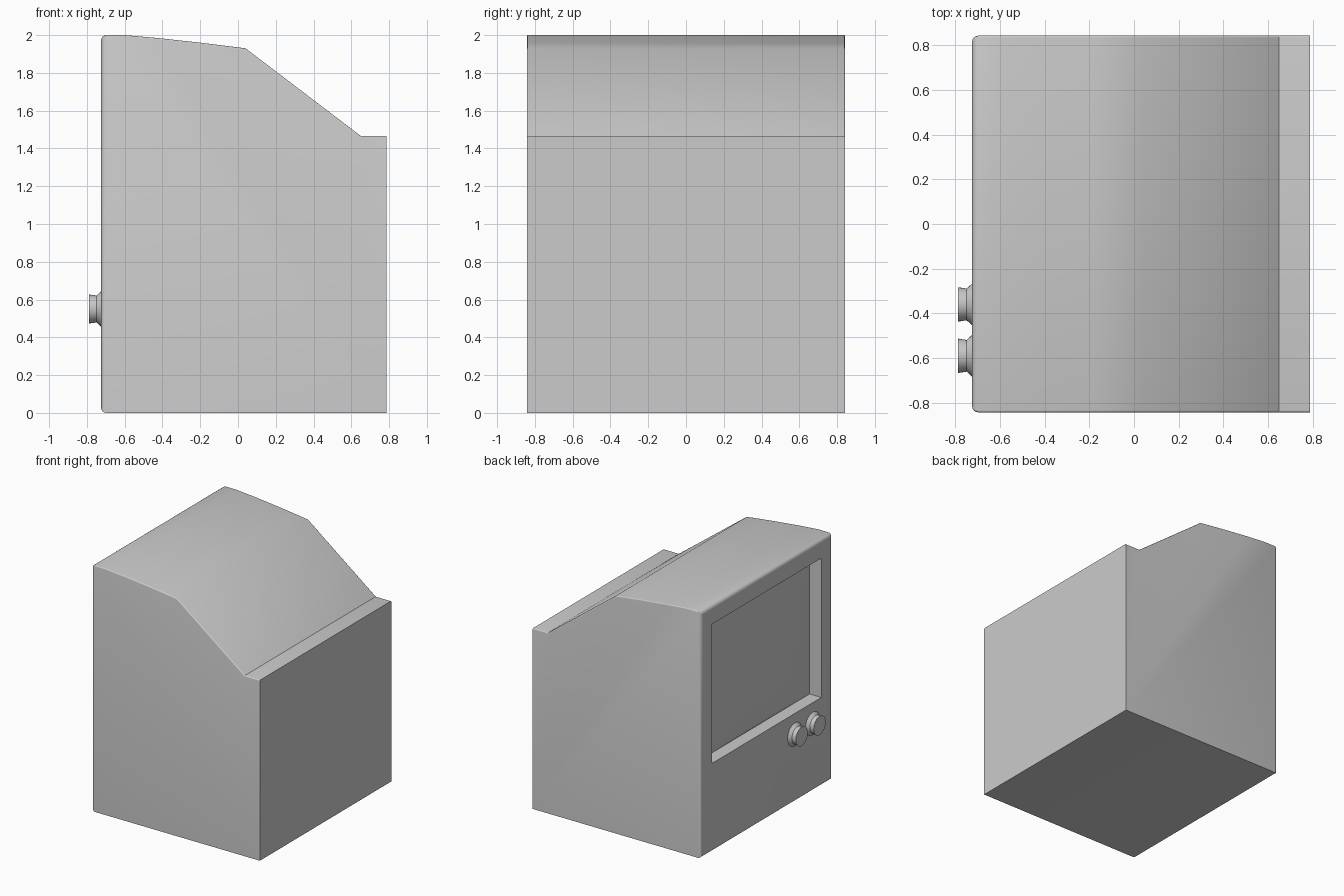
import bpy, bmesh, math
from mathutils import Matrix

if "Cube" in bpy.data.objects:
    bpy.data.objects.remove(bpy.data.objects["Cube"])


def make_object(name, bm, smooth=None):
    bmesh.ops.recalc_face_normals(bm, faces=bm.faces)
    mesh = bpy.data.meshes.new(name)
    bm.to_mesh(mesh)
    bm.free()
    ob = bpy.data.objects.new(name, mesh)
    bpy.context.collection.objects.link(ob)
    bpy.ops.object.select_all(action='DESELECT')
    ob.select_set(True)
    bpy.context.view_layer.objects.active = ob
    if smooth:
        bpy.ops.object.shade_smooth_by_angle(angle=math.radians(smooth))
    return ob


FRONT, BACK, HALF = -0.725, 0.787, 0.843   # screen side x, rear x, half width

# Cabinet: side profile extruded across the width, with rounded screen-side rim
profile = [(FRONT, 0), (FRONT, 2.0), (-0.60, 2.0), (-0.42, 1.984), (-0.19, 1.959),
           (0.04, 1.93), (0.65, 1.466), (BACK, 1.466), (BACK, 0)]
bm = bmesh.new()
side = bm.faces.new([bm.verts.new((x, -HALF, z)) for x, z in profile])
ext = bmesh.ops.extrude_face_region(bm, geom=[side])
for v in ext['geom']:
    if isinstance(v, bmesh.types.BMVert):
        v.co.y = HALF
bmesh.ops.recalc_face_normals(bm, faces=bm.faces)
weight = bm.edges.layers.float.new('bevel_weight_edge')
for e in bm.edges:
    a, b = (v.co for v in e.verts)
    if max(a.x, b.x) < FRONT + 0.001:
        e[weight] = 1.0
    elif abs(a.y - b.y) < 0.001 and min(a.z, b.z) > 1.4:
        e[weight] = 0.3
cabinet = make_object("cabinet", bm)
bev = cabinet.modifiers.new("rounded_rim", 'BEVEL')
bev.limit_method = 'WEIGHT'
bev.width = 0.028
bev.segments = 4

# Screen recess cutter
bm = bmesh.new()
bmesh.ops.create_cube(bm, size=1, matrix=Matrix.Translation((-0.77, 0, 1.285))
                      @ Matrix.Diagonal((0.30, 1.40, 1.13, 1)))
cutter = make_object("recess_cutter", bm)
cutter.hide_render = True
cut = cabinet.modifiers.new("screen_recess", 'BOOLEAN')
cut.object = cutter
cut.solver = 'EXACT'
bpy.ops.object.select_all(action='DESELECT')
cabinet.select_set(True)
bpy.context.view_layer.objects.active = cabinet
for m in ("rounded_rim", "screen_recess"):
    bpy.ops.object.modifier_apply(modifier=m)
bpy.data.objects.remove(cutter)
bpy.ops.object.shade_smooth_by_angle(angle=math.radians(30))

# Bulging glass screen seated at the back of the recess
bm = bmesh.new()
bmesh.ops.create_grid(bm, x_segments=36, y_segments=36, size=1)
for v in bm.verts:
    u, w = math.sin(v.co.x * math.pi / 2), math.sin(v.co.y * math.pi / 2)
    bulge = max(0, (1 - u * u) * (1 - w * w)) ** 0.5
    v.co = (-0.621 - 0.045 * bulge, 0.695 * u, 1.285 + 0.56 * w)
bmesh.ops.reverse_faces(bm, faces=bm.faces)
screen = make_object("screen", bm, 40)
if screen.data.polygons[0].normal.x > 0:
    screen.data.flip_normals()


# Knobs: flared base, narrow neck, flat cap
def knob(name, y, z=0.55, n=32):
    rings = [(FRONT + 0.01, 0.093), (FRONT, 0.093), (-0.749, 0.071), (-0.788, 0.077)]
    bm = bmesh.new()
    loops = [[bm.verts.new((x, y + r * math.cos(2 * math.pi * i / n),
                            z + r * math.sin(2 * math.pi * i / n)))
              for i in range(n)] for x, r in rings]
    for a, b in zip(loops, loops[1:]):
        for i in range(n):
            j = (i + 1) % n
            bm.faces.new((a[i], a[j], b[j], b[i]))
    bm.faces.new(loops[0])
    bm.faces.new(loops[-1])
    make_object(name, bm, 30)


knob("volume_knob", -0.36)
knob("channel_knob", -0.59)
